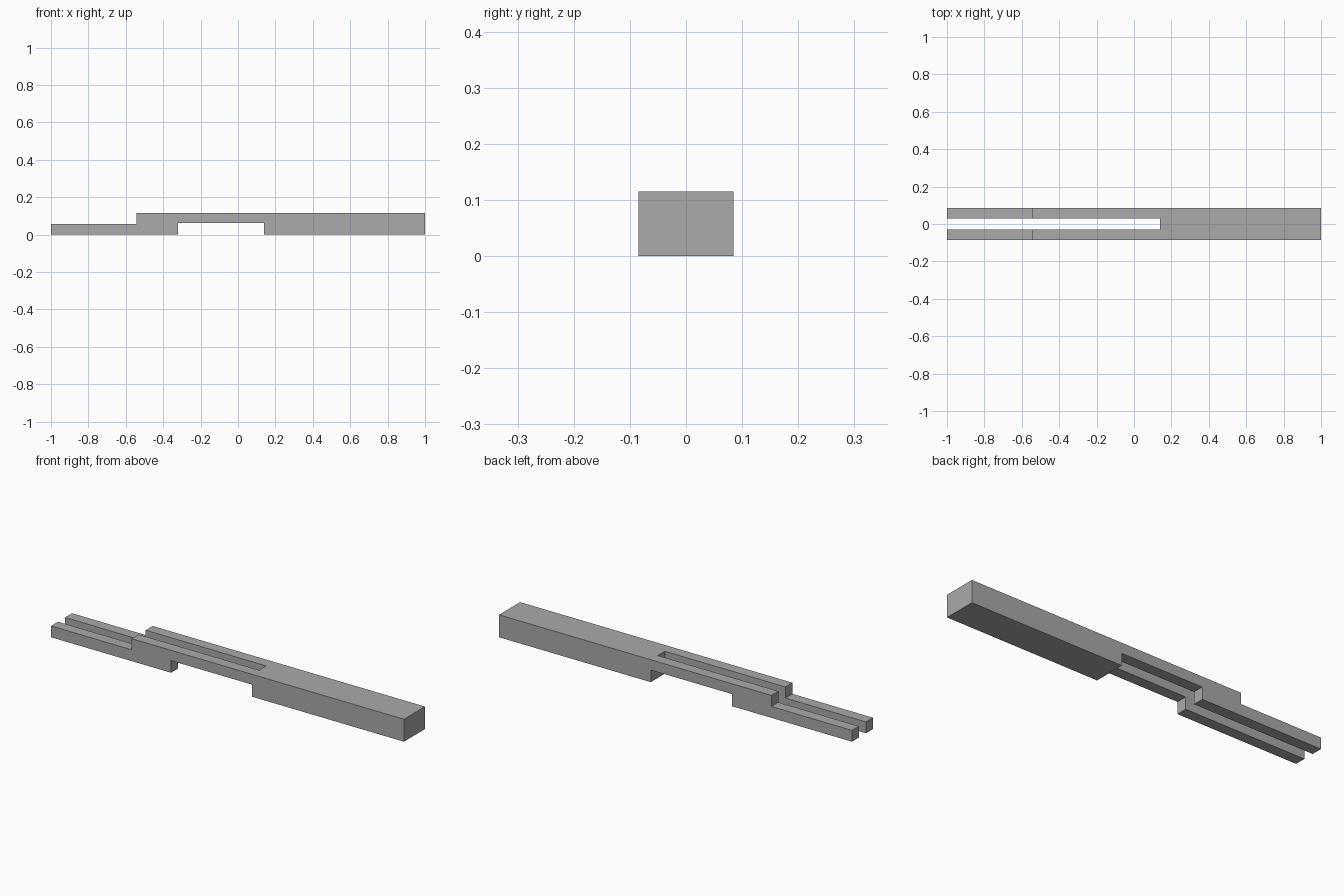
import bpy
import bmesh

if "Cube" in bpy.data.objects:
    bpy.data.objects.remove(bpy.data.objects["Cube"], do_unlink=True)

HALF_WIDTH, HEIGHT = 0.085, 0.115
STEP_X, STEP_Z = -0.543, 0.058
NOTCH_X, SHOULDER_X, NOTCH_Z = -0.32, 0.14, 0.062
SLOT_HALF = 0.0285

grey = bpy.data.materials.new("plain grey")
grey.use_nodes = True
colour = (0.4, 0.4, 0.4, 1)
grey.diffuse_color = colour
grey.node_tree.nodes["Principled BSDF"].inputs["Base Color"].default_value = colour


def extrude_profile(name, profile, half_width):
    """Extrude an x-z outline symmetrically along y."""
    bm = bmesh.new()
    face = bm.faces.new([bm.verts.new((x, -half_width, z)) for x, z in profile])
    grown = bmesh.ops.extrude_face_region(bm, geom=[face])["geom"]
    moved = [v for v in grown if isinstance(v, bmesh.types.BMVert)]
    bmesh.ops.translate(bm, verts=moved, vec=(0, 2 * half_width, 0))
    bmesh.ops.recalc_face_normals(bm, faces=bm.faces)
    mesh = bpy.data.meshes.new(name)
    bm.to_mesh(mesh)
    bm.free()
    mesh.materials.append(grey)
    obj = bpy.data.objects.new(name, mesh)
    bpy.context.collection.objects.link(obj)
    return obj


# Bar with a lowered tip and a notch underneath
bar = extrude_profile("forked_bar", [
    (-1, 0), (NOTCH_X, 0), (NOTCH_X, NOTCH_Z), (SHOULDER_X, NOTCH_Z),
    (SHOULDER_X, 0), (1, 0), (1, HEIGHT), (STEP_X, HEIGHT),
    (STEP_X, STEP_Z), (-1, STEP_Z)], HALF_WIDTH)

# Slot that splits the tip into two prongs
cutter = extrude_profile("slot_cutter", [
    (-1.1, -0.1), (SHOULDER_X, -0.1), (SHOULDER_X, 0.2), (-1.1, 0.2)], SLOT_HALF)
cutter.hide_render = True
cutter.hide_set(True)
slot = bar.modifiers.new("slot", 'BOOLEAN')
slot.operation = 'DIFFERENCE'
slot.solver = 'EXACT'
slot.object = cutter
